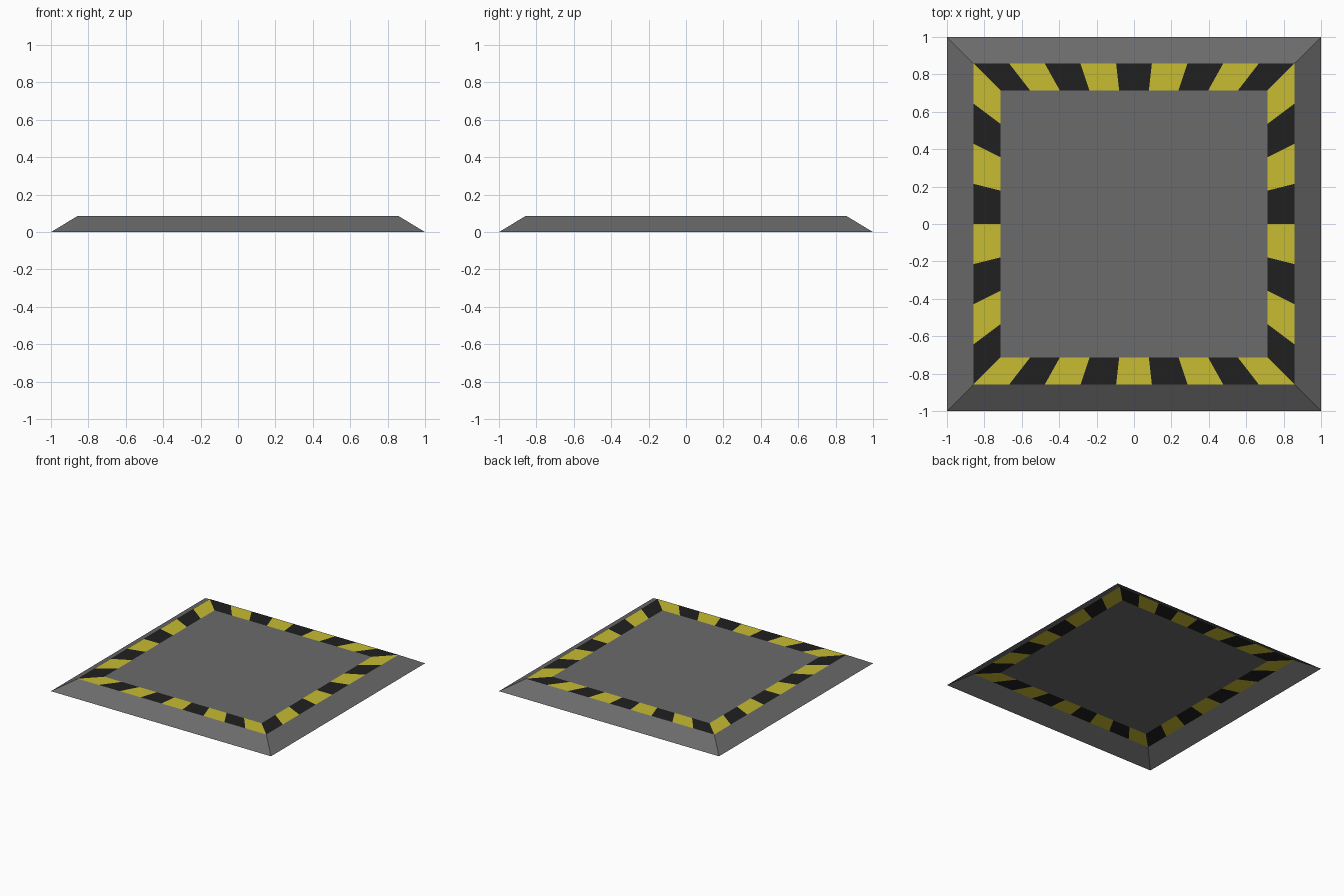
import bpy
from mathutils import Vector

if "Cube" in bpy.data.objects:
    bpy.data.objects.remove(bpy.data.objects["Cube"])

OUT, EDGE, INNER, H = 1.0, 0.857, 0.714, 0.086


def material(name, rgb):
    m = bpy.data.materials.new(name)
    m.diffuse_color = (*rgb, 1)
    m.use_nodes = True
    m.node_tree.nodes["Principled BSDF"].inputs["Base Color"].default_value = m.diffuse_color
    return m


def make(name, quads, mat):
    verts, faces = [], []
    for q in quads:
        faces.append(range(len(verts), len(verts) + 4))
        verts += q
    me = bpy.data.meshes.new(name)
    me.from_pydata(verts, [], [tuple(f) for f in faces])
    me.materials.append(mat)
    ob = bpy.data.objects.new(name, me)
    bpy.context.collection.objects.link(ob)


def ring(r, z):
    # counter-clockwise square, starting front left
    return [Vector((x * r, y * r, z)) for x, y in ((-1, -1), (1, -1), (1, 1), (-1, 1))]


grey = material("plate_grey", (0.147, 0.147, 0.147))
yellow = material("stripe_yellow", (0.578, 0.503, 0.031))
black = material("stripe_black", (0.014, 0.014, 0.014))

base, rim, inner = ring(OUT, 0), ring(EDGE, H), ring(INNER, H)

# sloped skirt, open underneath
make("sloped_skirt", [(base[i], base[(i + 1) % 4], rim[(i + 1) % 4], rim[i])
                      for i in range(4)], grey)

# flat centre plate
make("centre_plate", [inner], grey)

# hazard border: 9 stripes front and back, 8 on the sides
stripes = {"yellow": [], "black": []}
starts = ("yellow", "black", "black", "yellow")
for i, n in enumerate((9, 8, 9, 8)):
    j = (i + 1) % 4
    for k in range(n):
        a, b = k / n, (k + 1) / n
        first = starts[i]
        other = "black" if first == "yellow" else "yellow"
        stripes[first if k % 2 == 0 else other].append(
            (rim[i].lerp(rim[j], a), rim[i].lerp(rim[j], b),
             inner[i].lerp(inner[j], b), inner[i].lerp(inner[j], a)))

make("yellow_stripes", stripes["yellow"], yellow)
make("black_stripes", stripes["black"], black)
